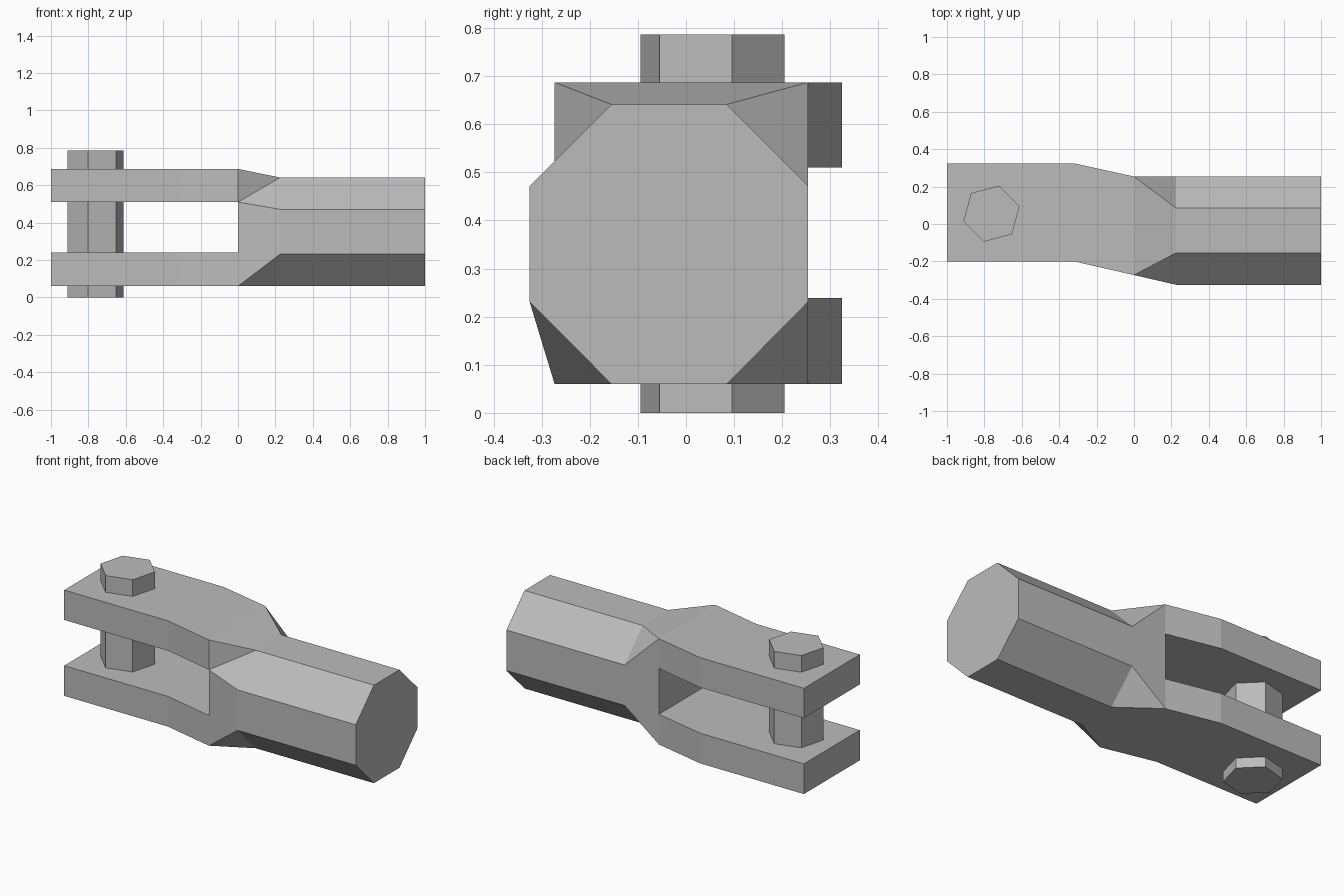
import bpy, bmesh, math
from mathutils import Matrix, Vector

cube = bpy.data.objects.get("Cube")
if cube:
    bpy.data.objects.remove(cube, do_unlink=True)

steel = bpy.data.materials.new("steel grey")
steel.use_nodes = True
colour = (0.5, 0.5, 0.5, 1)
steel.diffuse_color = colour
steel.node_tree.nodes["Principled BSDF"].inputs["Base Color"].default_value = colour


def finish(name, bm):
    """Weld, orient and link a flat-shaded part."""
    bmesh.ops.remove_doubles(bm, verts=bm.verts, dist=0.0005)
    bmesh.ops.recalc_face_normals(bm, faces=bm.faces)
    mesh = bpy.data.meshes.new(name)
    bm.to_mesh(mesh)
    bm.free()
    mesh.materials.append(steel)
    obj = bpy.data.objects.new(name, mesh)
    bpy.context.collection.objects.link(obj)


def face(bm, *points):
    bm.faces.new([bm.verts.new(p) for p in points])


# Main heights and widths
BOTTOM, SLOT_LOW, SLOT_HIGH, TOP = 0.06, 0.239, 0.51, 0.687
FRONT, BACK = -0.273, 0.254
NECK, END = 0.225, 1.0

bm = bmesh.new()

# Fork prongs: a bent plate outline, open where it joins the neck
outline = [(0, FRONT), (-0.32, -0.2), (-1, -0.2),
           (-1, 0.324), (-0.32, 0.324), (0, BACK)]
for low, high in ((BOTTOM, SLOT_LOW), (SLOT_HIGH, TOP)):
    for z in (low, high):
        face(bm, *[(x, y, z) for x, y in outline])
    for a, b in zip(outline, outline[1:]):
        face(bm, (*a, low), (*b, low), (*b, high), (*a, high))

# Octagonal shank, counter-clockwise from the bottom front corner
octagon = [(-0.155, BOTTOM), (0.085, BOTTOM), (BACK, 0.231), (BACK, 0.471),
           (0.085, 0.641), (-0.155, 0.641), (-0.325, 0.471), (-0.325, 0.231)]
ring = [Vector((NECK, y, z)) for y, z in octagon]
tip = [Vector((END, y, z)) for y, z in octagon]
for i in range(8):
    j = (i + 1) % 8
    face(bm, ring[i], ring[j], tip[j], tip[i])
face(bm, *tip)

# Neck blending the square fork root into the octagon
f0, f1, f2, f3 = [(0, FRONT, z) for z in (BOTTOM, SLOT_LOW, SLOT_HIGH, TOP)]
b0, b1, b2, b3 = [(0, BACK, z) for z in (BOTTOM, SLOT_LOW, SLOT_HIGH, TOP)]
face(bm, f0, b0, ring[1], ring[0])
face(bm, b0, ring[2], ring[1])
face(bm, b0, b1, b2, b3, ring[3], ring[2])
face(bm, b3, ring[4], ring[3])
face(bm, f3, b3, ring[4], ring[5])
face(bm, f3, f2, ring[5])
face(bm, f2, ring[6], ring[5])
face(bm, f0, f1, f2, ring[6], ring[7])
face(bm, f0, ring[7], ring[0])
face(bm, f1, b1, b2, f2)
finish("fork_and_shank", bm)

# Hexagonal pin through both prongs
bm = bmesh.new()
height = 0.786
place = (Matrix.Translation((-0.762, 0.055, height / 2))
         @ Matrix.Rotation(math.radians(15), 4, 'Z'))
bmesh.ops.create_cone(bm, cap_ends=True, segments=6, radius1=0.155,
                      radius2=0.155, depth=height)
# Turn the first corner onto the x axis before placing
turn = max(bm.verts, key=lambda v: v.co.x).co
angle = math.atan2(turn.y, turn.x)
bm.transform(place @ Matrix.Rotation(-angle, 4, 'Z'))
finish("hex_pin", bm)
